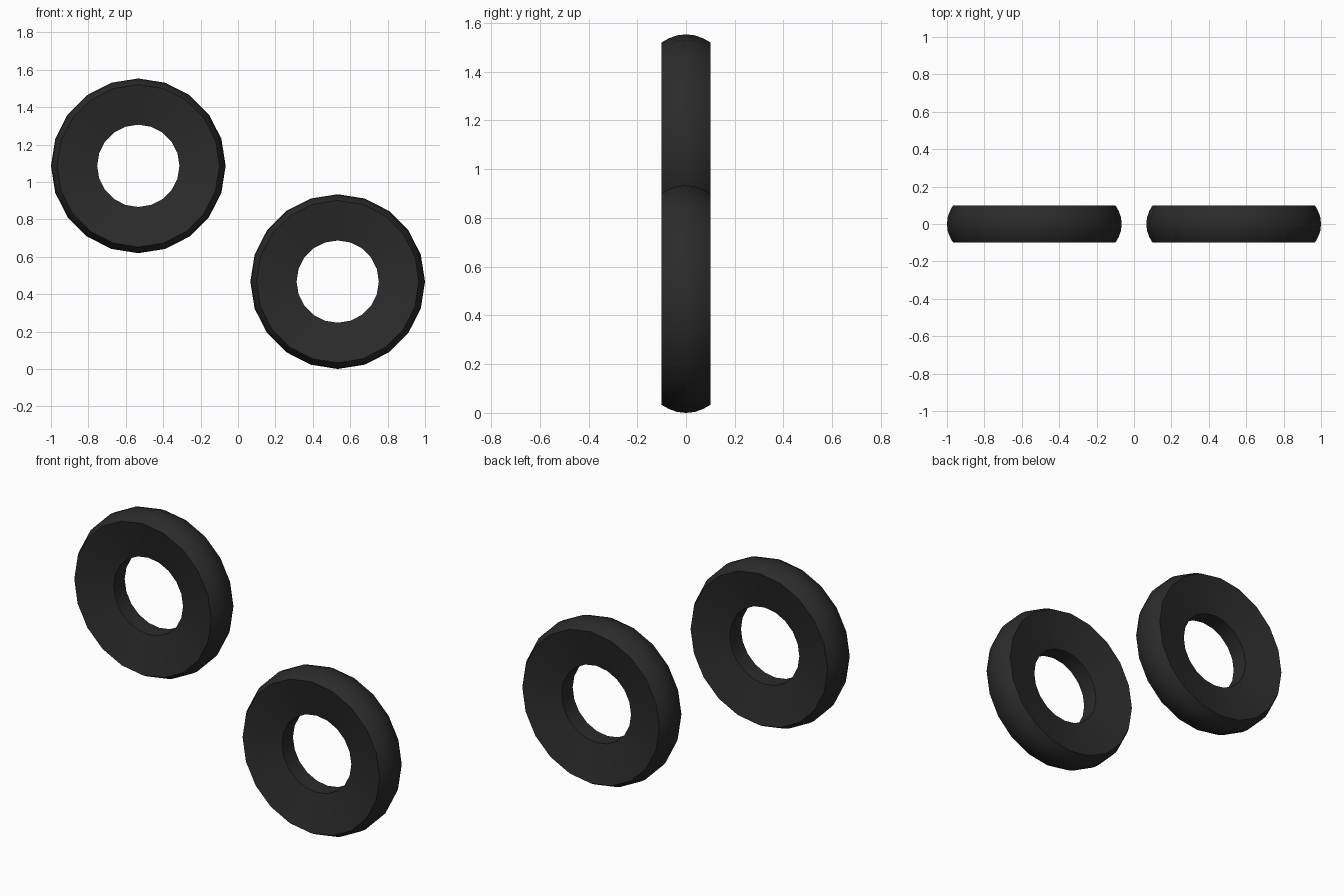
import bpy, bmesh, math

if "Cube" in bpy.data.objects:
    bpy.data.objects.remove(bpy.data.objects["Cube"])

SIDES = 20
# tyre cross-section (y, radius): rounded tread, dished sidewalls, narrow bore
PROFILE = [(-0.05, 0.22), (-0.10, 0.434), (-0.07, 0.451), (-0.037, 0.463), (0, 0.467),
           (0.037, 0.463), (0.07, 0.451), (0.10, 0.434), (0.05, 0.22)]

rubber = bpy.data.materials.new("black rubber")
rubber.diffuse_color = (0.024, 0.024, 0.024, 1)
rubber.use_nodes = True
rubber.node_tree.nodes["Principled BSDF"].inputs["Base Color"].default_value = rubber.diffuse_color


def tyre(name, x, z):
    bm = bmesh.new()
    rings = []
    for i in range(SIDES):
        a = 2 * math.pi * i / SIDES
        rings.append([bm.verts.new((r * math.cos(a), y, r * math.sin(a))) for y, r in PROFILE])
    n = len(PROFILE)
    for i in range(SIDES):
        p, q = rings[i], rings[(i + 1) % SIDES]
        for j in range(n):
            k = (j + 1) % n
            bm.faces.new((p[j], p[k], q[k], q[j]))
    bmesh.ops.recalc_face_normals(bm, faces=bm.faces)
    me = bpy.data.meshes.new(name)
    bm.to_mesh(me)
    bm.free()
    me.materials.append(rubber)
    ob = bpy.data.objects.new(name, me)
    ob.location = (x, 0, z)
    bpy.context.collection.objects.link(ob)
    # smooth tread and walls, crisp rims
    bpy.ops.object.select_all(action='DESELECT')
    ob.select_set(True)
    bpy.context.view_layer.objects.active = ob
    bpy.ops.object.shade_smooth_by_angle(angle=math.radians(30))


# upper left and lower right tyres
tyre("upper_tyre", -0.533, 1.086)
tyre("lower_tyre", 0.533, 0.467)
